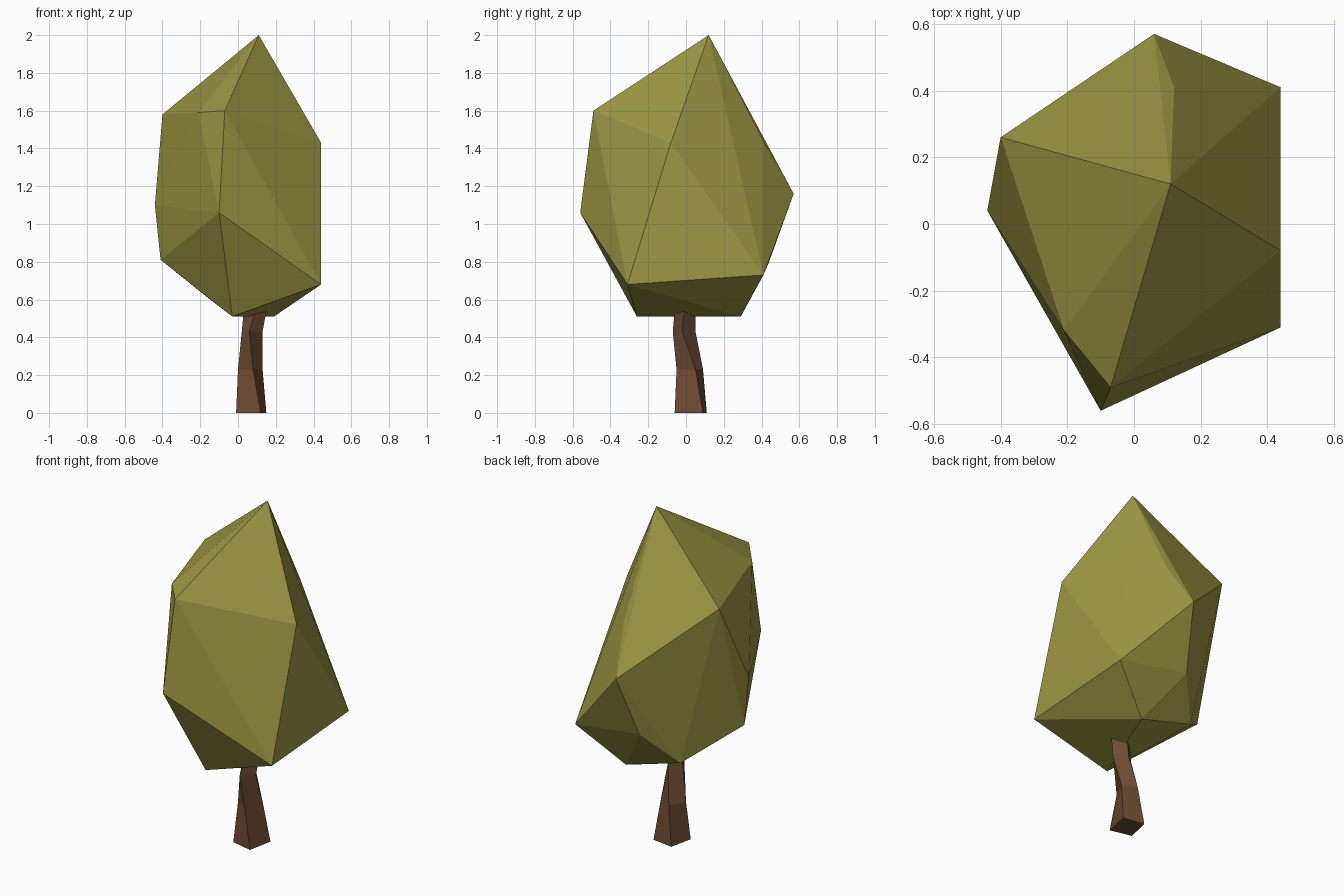
import bpy
import bmesh

# Remove the default cube
default_cube = bpy.data.objects.get("Cube")
if default_cube:
    bpy.data.objects.remove(default_cube, do_unlink=True)


def make_material(name, colour):
    material = bpy.data.materials.new(name)
    material.use_nodes = True
    material.diffuse_color = (*colour, 1)
    shader = material.node_tree.nodes["Principled BSDF"]
    shader.inputs["Base Color"].default_value = (*colour, 1)
    shader.inputs["Roughness"].default_value = 0.9
    return material


def finish_object(name, bm, material):
    """Turn a bmesh into a flat shaded object with one material."""
    bmesh.ops.recalc_face_normals(bm, faces=bm.faces[:])
    mesh = bpy.data.meshes.new(name)
    bm.to_mesh(mesh)
    bm.free()
    mesh.materials.append(material)
    mesh.shade_flat()
    obj = bpy.data.objects.new(name, mesh)
    bpy.context.collection.objects.link(obj)
    return obj


def faceted_hull(name, points, material):
    """Wrap a convex faceted skin around a few corner points."""
    bm = bmesh.new()
    for point in points:
        bm.verts.new(point)
    bmesh.ops.convex_hull(bm, input=bm.verts[:])
    return finish_object(name, bm, material)


def lofted_stem(name, rings, material):
    """Bridge a stack of horizontal outlines, given as height and corners."""
    bm = bmesh.new()
    loops = [[bm.verts.new((x, y, height)) for x, y in corners]
             for height, corners in rings]
    for lower, upper in zip(loops, loops[1:]):
        count = len(lower)
        for i in range(count):
            j = (i + 1) % count
            bm.faces.new((lower[i], lower[j], upper[j], upper[i]))
    bm.faces.new(loops[0][::-1])
    bm.faces.new(loops[-1])
    return finish_object(name, bm, material)


leaf_green = make_material("olive leaf green", (0.34, 0.315, 0.058))
bark_brown = make_material("bark brown", (0.155, 0.07, 0.033))

# Crown: peak, shoulder, waist and underside corners
peak = [(0.11, 0.12, 2)]
shoulder = [(-0.4, 0.26, 1.58), (-0.21, -0.32, 1.59), (-0.07, -0.49, 1.6),
            (0.44, -0.08, 1.43), (0.12, 0.41, 1.43)]
waist = [(-0.44, 0.04, 1.1), (-0.1, -0.56, 1.06), (0.06, 0.57, 1.16)]
underside = [(0.44, -0.31, 0.68), (0.44, 0.41, 0.73), (-0.41, 0.04, 0.81),
             (0, 0.44, 0.8), (-0.16, 0.28, 0.61),
             (-0.03, -0.26, 0.51), (0.19, 0.29, 0.51)]
faceted_hull("crown", peak + shoulder + waist + underside, leaf_green)

# Trunk: four-sided, twisting and leaning as it rises into the crown
trunk_rings = [
    (0, [(-0.01, -0.03), (0.12, -0.06), (0.15, 0.09), (0.02, 0.11)]),
    (0.23, [(0, 0), (0.08, -0.05), (0.13, 0.05), (0.05, 0.09)]),
    (0.43, [(0.02, 0), (0.06, -0.07), (0.13, -0.02), (0.08, 0.05)]),
    (0.54, [(0.03, 0), (0.09, -0.06), (0.15, -0.01), (0.09, 0.05)]),
]
lofted_stem("trunk", trunk_rings, bark_brown)
